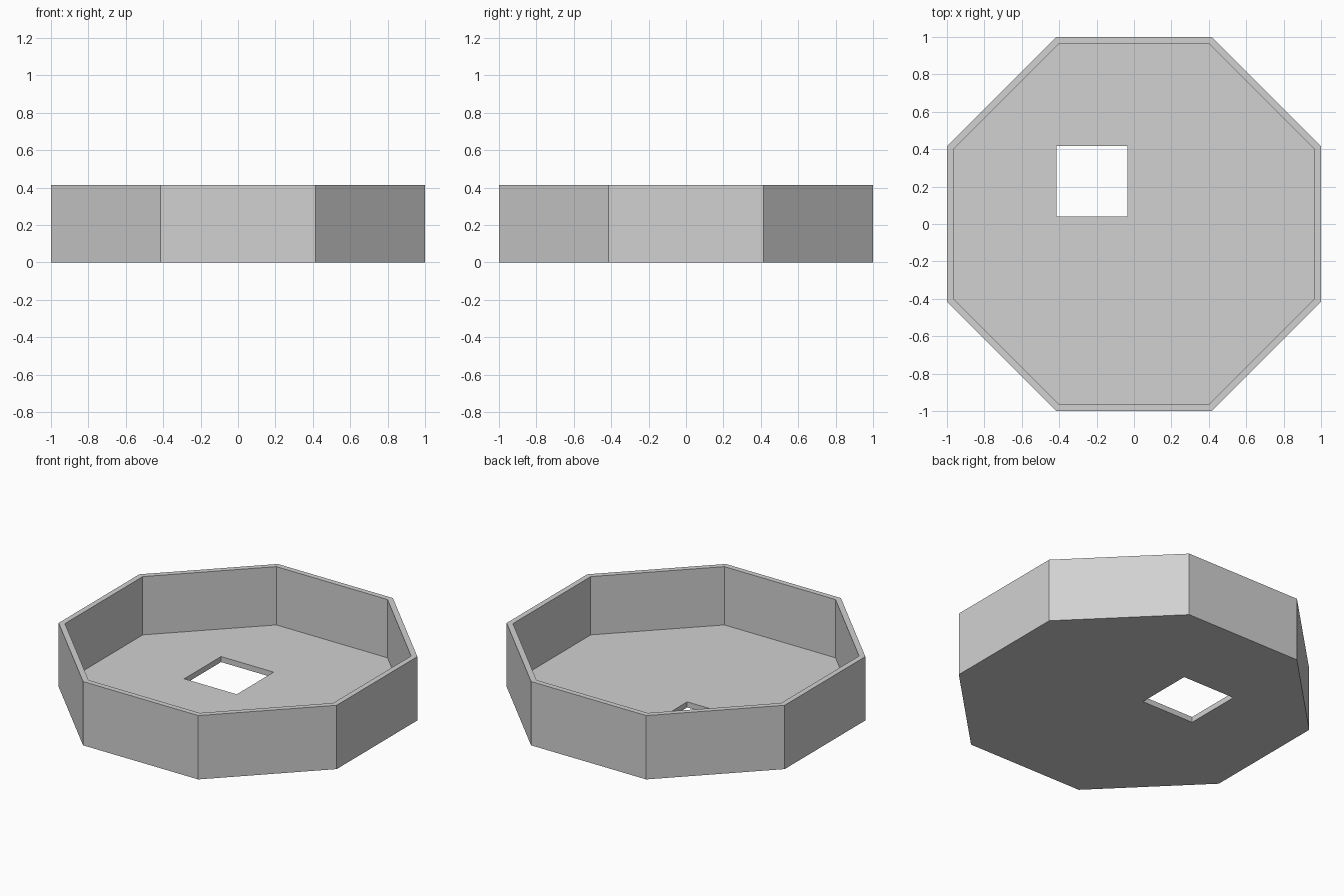
import bpy
import bmesh
import math

cube = bpy.data.objects.get("Cube")
if cube:
    bpy.data.objects.remove(cube, do_unlink=True)

HEIGHT = 0.415
WALL = 0.035
FLOOR = 0.036

grey = bpy.data.materials.new("light grey")
grey.use_nodes = True
colour = (0.64, 0.64, 0.64, 1)
grey.diffuse_color = colour
grey.node_tree.nodes["Principled BSDF"].inputs["Base Color"].default_value = colour


def octagon(bm, apothem, z):
    """Ring of eight vertices with flat sides facing the axes."""
    radius = apothem / math.cos(math.pi / 8)
    angles = [math.pi / 8 + i * math.pi / 4 for i in range(8)]
    return [bm.verts.new((radius * math.cos(a), radius * math.sin(a), z)) for a in angles]


# Octagonal tray: outer wall, rim, inner wall and floor
bm = bmesh.new()
rings = [octagon(bm, 1, 0), octagon(bm, 1, HEIGHT),
         octagon(bm, 1 - WALL, HEIGHT), octagon(bm, 1 - WALL, FLOOR)]
for low, high in zip(rings, rings[1:]):
    for i in range(8):
        j = (i + 1) % 8
        bm.faces.new((low[i], low[j], high[j], high[i]))
bm.faces.new(rings[0][::-1])
bm.faces.new(rings[-1])
bmesh.ops.recalc_face_normals(bm, faces=bm.faces)
mesh = bpy.data.meshes.new("octagonal_tray")
bm.to_mesh(mesh)
bm.free()
mesh.materials.append(grey)
tray = bpy.data.objects.new("octagonal_tray", mesh)
bpy.context.collection.objects.link(tray)

# Square hole through the floor
bpy.ops.mesh.primitive_cube_add(size=1, location=(-0.225, 0.228, 0))
cutter = bpy.context.object
cutter.name = "hole_cutter"
cutter.scale = (0.378, 0.378, 0.3)
cutter.data.materials.append(grey)
cutter.hide_render = True
cutter.display_type = 'WIRE'
hole = tray.modifiers.new("square_hole", 'BOOLEAN')
hole.operation = 'DIFFERENCE'
hole.solver = 'EXACT'
hole.object = cutter

# Apply the cut and remove the helper
bpy.context.view_layer.objects.active = tray
bpy.ops.object.modifier_apply(modifier=hole.name)
bpy.data.objects.remove(cutter, do_unlink=True)
